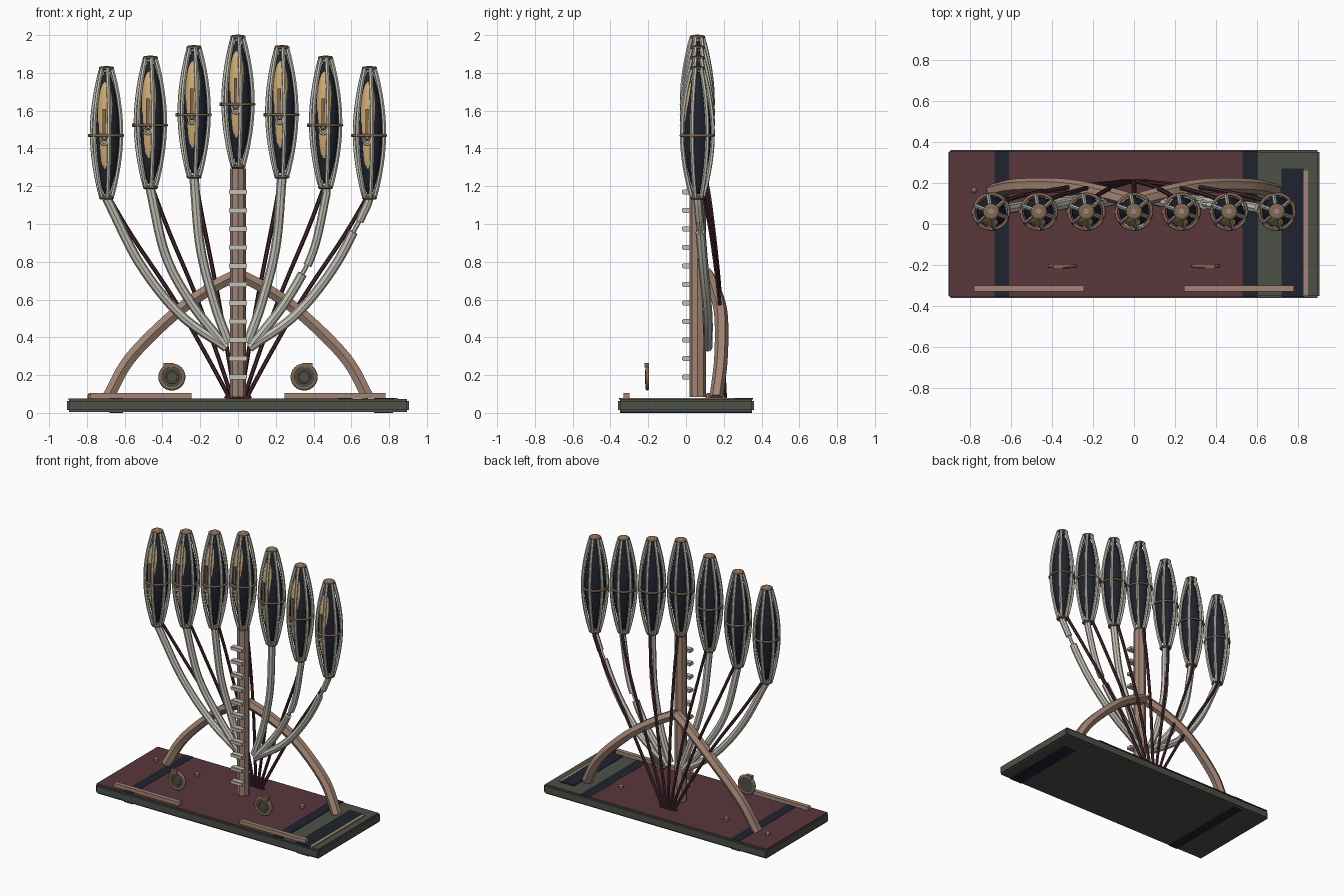
import bpy, bmesh, math
from mathutils import Vector

if "Cube" in bpy.data.objects:
    bpy.data.objects.remove(bpy.data.objects["Cube"])

def mat(name, r, g, b):
    m = bpy.data.materials.new(name)
    m.diffuse_color = (r, g, b, 1)
    m.use_nodes = True
    m.node_tree.nodes["Principled BSDF"].inputs["Base Color"].default_value = m.diffuse_color
    return m

GREEN = mat("dark_olive", .075, .08, .065)
MAROON = mat("maroon_cloth", .1, .038, .046)
NAVY = mat("navy", .015, .017, .028)
TAN = mat("tan_wood", .36, .235, .175)
PALE = mat("pale_bone", .56, .55, .48)
GOLD = mat("gold_glow", .62, .41, .16)
BROWN = mat("bronze", .22, .14, .085)
CABLE = mat("cable_maroon", .065, .022, .03)

def finish(name, bm, material, smooth=False):
    bmesh.ops.recalc_face_normals(bm, faces=bm.faces)
    me = bpy.data.meshes.new(name)
    bm.to_mesh(me)
    bm.free()
    me.materials.append(material)
    ob = bpy.data.objects.new(name, me)
    bpy.context.collection.objects.link(ob)
    if smooth:
        for p in me.polygons:
            p.use_smooth = True
    return ob

def box(name, lo, hi, material, bevel=0):
    bm = bmesh.new()
    bmesh.ops.create_cube(bm, size=1)
    for v in bm.verts:
        v.co = Vector([lo[i] + (v.co[i] + .5) * (hi[i] - lo[i]) for i in range(3)])
    if bevel:
        bmesh.ops.bevel(bm, geom=bm.edges[:], offset=bevel, segments=2, affect='EDGES')
    return finish(name, bm, material)

def spline(pts, n=8):
    # smooth path through a few points
    p = [Vector(q) for q in pts]
    p = [2 * p[0] - p[1]] + p + [2 * p[-1] - p[-2]]
    out = []
    for i in range(1, len(p) - 2):
        a, b, c, d = p[i - 1:i + 3]
        for k in range(n):
            t = k / n
            out.append(.5 * (2 * b + (c - a) * t + (2 * a - 5 * b + 4 * c - d) * t * t
                             + (3 * b - a - 3 * c + d) * t ** 3))
    return out + [p[-2]]

def sweep(bm, path, r, sides=8, hint=(0, 1, 0), closed=False, turn=0):
    rings, n = [], len(path)
    for i, p in enumerate(path):
        if closed:
            t = path[(i + 1) % n] - path[i - 1]
        else:
            t = path[min(i + 1, n - 1)] - path[max(i - 1, 0)]
        u = t.cross(Vector(hint)).normalized()
        w = u.cross(t).normalized()
        angles = [2 * math.pi * k / sides + turn for k in range(sides)]
        rings.append([bm.verts.new(p + (u * math.cos(a) + w * math.sin(a)) * r) for a in angles])
    for i in range(n if closed else n - 1):
        for k in range(sides):
            a, b = rings[i], rings[(i + 1) % n]
            bm.faces.new((a[k], a[(k + 1) % sides], b[(k + 1) % sides], b[k]))
    if not closed:
        bm.faces.new(rings[0])
        bm.faces.new(rings[-1])

def tube(name, path, r, material, sides=8, turn=0):
    bm = bmesh.new()
    sweep(bm, path, r, sides, turn=turn)
    return finish(name, bm, material)

def circle(c, r, axis='Z', n=24):
    pts = []
    for i in range(n):
        a = 2 * math.pi * i / n
        x, y = r * math.cos(a), r * math.sin(a)
        pts.append(Vector(c) + (Vector((x, y, 0)) if axis == 'Z' else Vector((x, 0, y))))
    return pts

def ring(name, c, r, thick, material, axis='Z', n=24):
    bm = bmesh.new()
    sweep(bm, circle(c, r, axis, n), thick, 6, (0, 0, 1) if axis == 'Z' else (0, 1, 0), True)
    return finish(name, bm, material, True)

def lathe(name, prof, c, material, n=20, smooth=True):
    bm = bmesh.new()
    rows = [[bm.verts.new(p) for p in circle((c[0], c[1], c[2] + z), r, 'Z', n)] for r, z in prof]
    for a, b in zip(rows, rows[1:]):
        for k in range(n):
            bm.faces.new((a[k], a[(k + 1) % n], b[(k + 1) % n], b[k]))
    bm.faces.new(rows[0])
    bm.faces.new(rows[-1])
    return finish(name, bm, material, smooth)

# base slab with cloth, bands and rails
box("base", (-.905, -.36, .005), (.905, .36, .073), GREEN, .01)
box("cloth", (-.9, -.355, .071), (.53, .355, .077), MAROON)
box("left_band", (-.68, -.355, .073), (-.61, .355, .079), NAVY)
box("middle_band", (.53, -.355, .071), (.605, .355, .078), NAVY)
box("right_band", (.72, -.355, .071), (.83, .27, .078), NAVY)
box("right_trim", (.827, -.35, .071), (.848, .26, .079), TAN)
box("under_band_left", (-.68, -.35, 0), (-.61, .35, .008), NAVY)
box("under_band_right", (.72, -.35, 0), (.82, .23, .008), NAVY)
for s in (-1, 1):
    box("front_rail", (min(s * .245, s * .78), -.33, .076), (max(s * .245, s * .78), -.3, .104), TAN)
for x, y in ((-.78, .165), (-.42, .13), (.44, .12)):
    lathe("stud", [(.016, 0), (.016, .02), (.008, .028)], (x, y, .077), TAN, 8, False)

# medallions in front
for s in (-1, 1):
    c = (s * .35, -.205, .19)
    bm = bmesh.new()
    sweep(bm, [Vector((c[0], -.213, .19)), Vector((c[0], -.197, .19))], .058, 16, (0, 0, 1))
    finish("medallion_disc", bm, GREEN)
    ring("medallion_rim", c, .06, .012, BROWN, 'Y')
    ring("medallion_inner_ring", (c[0], -.214, .19), .032, .005, BROWN, 'Y', 16)
    box("medallion_tab", (c[0] + s * .02 - .025, -.22, .24), (c[0] + s * .02 + .025, -.195, .264), BROWN)

# central post and its pale clips
lathe("post", [(.043, 0), (.043, 1.21)], (0, .062, .085), TAN, 8, False).rotation_euler = (0, 0, 0)
for i in range(11):
    z = .19 + i * .098
    box("post_clip", (-.048, -.02, z - .013), (.048, .022, z + .013), PALE, .004)

# pointed support arch
for s in (-1, 1):
    path = spline([(s * .69, .16, .08), (s * .57, .185, .29), (s * .34, .185, .52),
                   (s * .15, .15, .655), (0, .11, .735)])
    tube("support_arch", path, .036, TAN, 6, math.pi / 6)

# branch arms: half-paths for lamps 1, 2 and 3 out from the centre
ARMS = {1: [(.05, .115, .37), (.125, .11, .58), (.2, .085, .88), (.233, .06, 1.25)],
        2: [(.07, .115, .355), (.25, .11, .585), (.385, .085, .84), (.466, .06, 1.195)],
        3: [(.06, .115, .345), (.305, .115, .52), (.52, .09, .79), (.695, .06, 1.135)]}
for k, pts in ARMS.items():
    for s in (-1, 1):
        path = spline([(s * x, y, z) for x, y, z in pts])
        if s > 0 and k > 1:  # broken arms on the right
            cut = 14 if k == 2 else 21
            low = path[:cut]
            high = [p + Vector((.012, 0, .012)) for p in path[cut:-1]] + path[-1:]
            tube("broken_arm_lower", low, .025, PALE)
            tube("broken_arm_upper", high, .022, PALE)
            tube("broken_arm_core", [low[-2], high[1]], .012, PALE, 6)
        else:
            tube("arm", path, .025, PALE)

# lamps: shell, glow, ribs, rings, caps, front fitting and back cable
H = .705
for i in range(-3, 4):
    x, y, z0 = i * .232, .06, 1.295 - abs(i) * .055
    zm = z0 + H * .48
    prof = []
    for k in range(21):
        t = k / 20
        prof.append((.012 + .06 * math.sin(math.pi * t) ** .8, .03 + t * (H - .06)))
    lathe("lamp_shell", prof, (x, y, z0), NAVY)
    glow = [(max(.05 * math.sin(math.pi * k / 16), .001), -.25 * math.cos(math.pi * k / 16))
            for k in range(17)]
    lathe("lamp_glow", glow, (x - .004, y - .025, z0 + .375), GOLD)
    bm = bmesh.new()
    for k in range(6):
        a = math.radians(-80 + 60 * k)
        d = Vector((math.cos(a), math.sin(a), 0))
        path = []
        for j in range(17):
            t = j / 16
            path.append(Vector((x, y, z0 + .01 + t * (H - .02)))
                        + d * (.03 + .053 * math.sin(math.pi * t) ** .9))
        sweep(bm, path, .011, 6, (-d.y, d.x, 0))
    finish("lamp_ribs", bm, PALE)
    ring("lamp_band", (x, y, zm), .086, .008, BROWN)
    box("band_clasp", (x - .098, y - .01, zm - .009), (x - .08, y + .01, zm + .009), BROWN)
    for zc in (z0, z0 + H - .02):
        lathe("lamp_cap", [(.032, 0), (.04, .006), (.04, .014), (.03, .02)], (x, y, zc), BROWN, 16, False)
    lathe("lamp_finial", [(.018, 0), (.012, .004)], (x, y, z0 + H - .002), TAN, 12, False)
    box("fitting_bar", (x - .022, y - .082, zm), (x - .004, y - .07, zm + .14), BROWN)
    ring("fitting_ring", (x - .012, y - .08, zm - .03), .018, .006, PALE, 'Y', 14)
    ring("fitting_inner_ring", (x - .012, y - .083, zm - .012), .011, .005, BROWN, 'Y', 12)
    cable = spline([(x * .98, y + .035, z0 + .01), (x * .8, .135, z0 - .2 * (z0 - .13)),
                    (x * .45, .18, z0 - .57 * (z0 - .13)), (x * .1, .205, .125), (x * .09, .207, .077)])
    tube("back_cable", cable, .011, CABLE, 6)
